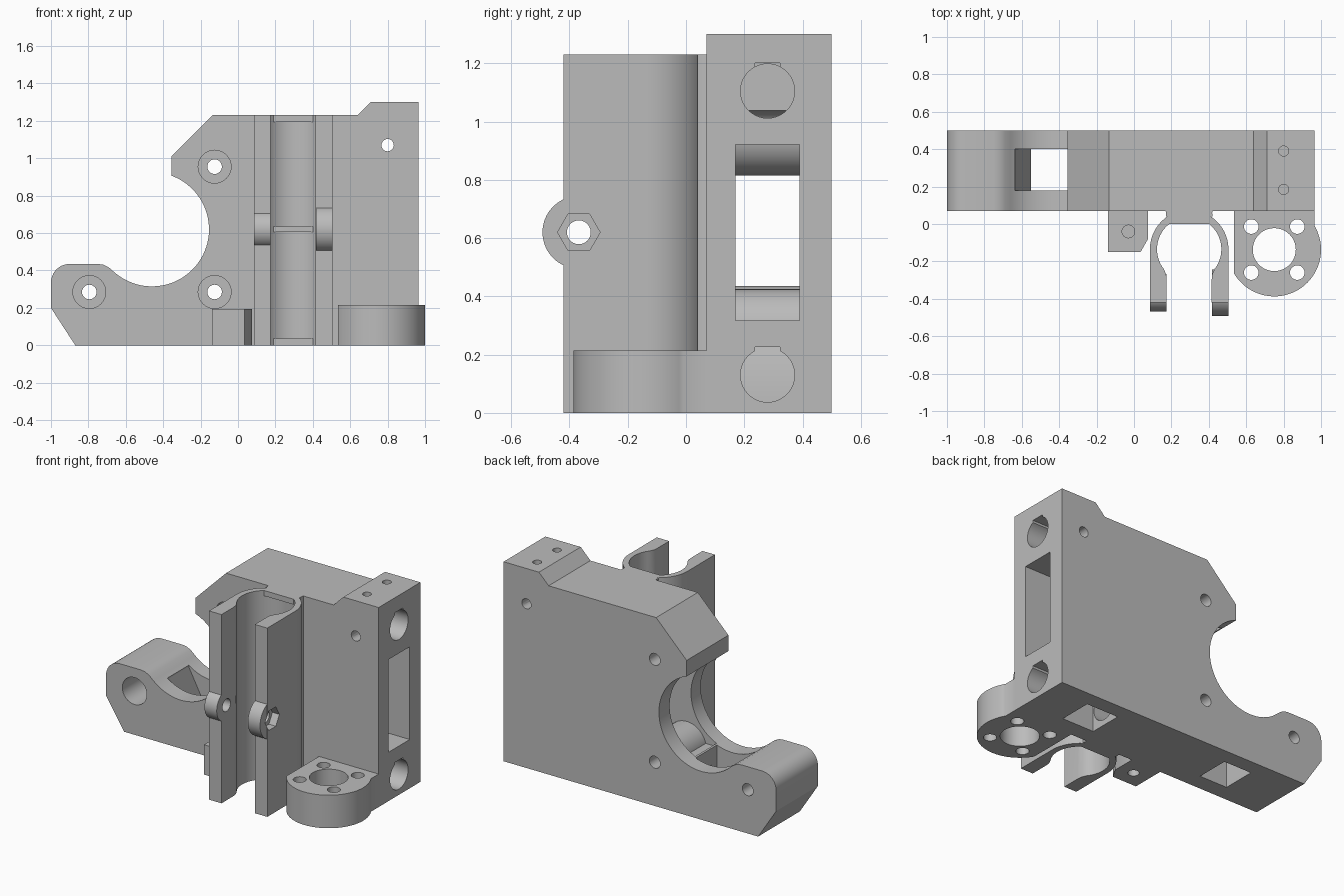
import bpy, bmesh
from math import cos, sin, radians
from mathutils import Vector

cube = bpy.data.objects.get("Cube")
if cube:
    bpy.data.objects.remove(cube, do_unlink=True)

mat = bpy.data.materials.new("light grey plastic")
mat.use_nodes = True
GREY = (0.5, 0.5, 0.5, 1)
mat.diffuse_color = GREY
mat.node_tree.nodes["Principled BSDF"].inputs["Base Color"].default_value = GREY

MAP = {"x": lambda a, b, t: (t, a, b),
       "y": lambda a, b, t: (a, t, b),
       "z": lambda a, b, t: (a, b, t)}


def arc(cx, cy, r, start, end, n=32):
    angles = [radians(start + (end - start) * i / n) for i in range(n + 1)]
    return [(cx + r * cos(a), cy + r * sin(a)) for a in angles]


def prism(name, pts, axis, lo, hi):
    """Extrude a flat outline along an axis."""
    bm = bmesh.new()
    face = bm.faces.new([bm.verts.new(MAP[axis](a, b, lo)) for a, b in pts])
    ext = bmesh.ops.extrude_face_region(bm, geom=[face])["geom"]
    shift = Vector(MAP[axis](0, 0, hi - lo))
    bmesh.ops.translate(bm, vec=shift, verts=[v for v in ext if isinstance(v, bmesh.types.BMVert)])
    bmesh.ops.recalc_face_normals(bm, faces=bm.faces)
    mesh = bpy.data.meshes.new(name)
    bm.to_mesh(mesh)
    bm.free()
    mesh.materials.append(mat)
    obj = bpy.data.objects.new(name, mesh)
    bpy.context.collection.objects.link(obj)
    return obj


def box(name, x, y, z):
    return prism(name, [(x[0], y[0]), (x[1], y[0]), (x[1], y[1]), (x[0], y[1])], "z", *z)


def rod(name, a, b, r, axis, lo, hi, n=32):
    return prism(name, arc(a, b, r, 0, 360 - 360 / n, n - 1), axis, lo, hi)


def combine(obj, tool, operation="DIFFERENCE"):
    """Apply a boolean and throw the tool away."""
    mod = obj.modifiers.new("cut", "BOOLEAN")
    mod.operation, mod.solver, mod.object = operation, "EXACT", tool
    bpy.context.view_layer.objects.active = obj
    bpy.ops.object.modifier_apply(modifier=mod.name)
    bpy.data.objects.remove(tool, do_unlink=True)


FRONT, BACK, TOP = 0.07, 0.5, 1.23
SCREWS = [(-0.125, 0.955), (-0.125, 0.285), (-0.795, 0.285)]

# Main body with the round motor opening
outline = [(-0.87, 0), (0.965, 0), (0.965, 1.3), (0.71, 1.3), (0.64, TOP),
           (-0.135, TOP), (-0.355, 1.01)]
outline += arc(-0.46, 0.62, 0.305, 69.9, -131, 48)
outline += [(-0.69, 0.416), (-0.72, 0.431), (-0.75, 0.435)]
outline += arc(-0.9, 0.335, 0.1, 90, 180, 10) + [(-1, 0.2)]
body = prism("main_body", outline, "y", FRONT, BACK)

# Belt tunnel, leaving round walls about the screws
tunnel = box("tunnel_cutter", (-0.34, 1.1), (0.17, 0.39), (0.318, 0.922))
for x, z in SCREWS[:2]:
    combine(tunnel, rod("screw_wall", x, z, 0.14, "y", 0, 0.6, 48))
combine(body, tunnel)

# Pocket under the motor opening, and the opening in the underside
combine(body, prism("pocket_cutter", [(-0.635, 0.5), (-0.35, 0.5), (-0.35, -0.1), (-0.55, -0.1),
                                      (-0.55, 0.2), (-0.635, 0.36)], "y", 0.18, 0.4))
combine(body, box("underside_cutter", (0.46, 0.69), (0.18, 0.4), (-0.1, 0.2)))

# Rod sockets with a flat slot on top
for z, end in ((0.13, -0.4), (1.105, -0.1)):
    combine(body, rod("socket_cutter", 0.28, z, 0.093, "x", end, 1.1, 40))
    combine(body, box("slot_cutter", (end + 0.01, 1.11), (0.237, 0.323), (z, z + 0.097)))

# Counterbored screw holes
for x, z in SCREWS:
    combine(body, rod("counterbore_cutter", x, z, 0.088, "y", -0.1, 0.38))
    combine(body, rod("screw_cutter", x, z, 0.039, "y", -0.05, 0.6, 24))

# Small cross hole and top holes
combine(body, rod("cross_cutter", 0.8, 1.07, 0.033, "y", -0.1, 0.6, 20))
for y in (0.185, 0.39):
    combine(body, rod("top_cutter", 0.8, y, 0.027, "z", 1.02, 1.4, 20))

# Bearing clamp: open ring with two straight jaws
CX, CY = 0.295, -0.135
ring = [(0.085, -0.42)] + arc(CX, CY, 0.21, 180, 0, 40)
ring += [(0.505, -0.42), (0.415, -0.42), (0.415, -0.3), (0.418, -0.27)]
ring += arc(CX, CY, 0.172, -38, 218, 48) + [(0.172, -0.27), (0.175, -0.3), (0.175, -0.42)]
clamp = prism("bearing_clamp", ring, "z", 0, TOP)
combine(clamp, prism("clamp_neck", [(0.165, 0.08), (0.172, 0.06), (0.17, 0.04), (0.42, 0.04),
                                    (0.418, 0.06), (0.425, 0.08)], "z", 0, TOP), "UNION")
for lo, hi in ((0, 0.035), (0.605, 0.635), (1.195, TOP)):
    combine(clamp, box("bearing_stop", (0.189, 0.401), (0, 0.05), (lo, hi)), "UNION")

# Clamp screw ears, with a nut trap on one side
EAR = (-0.368, 0.62)
combine(clamp, rod("left_ear", *EAR, 0.125, "x", 0.416, 0.504, 40), "UNION")
combine(clamp, rod("right_ear", *EAR, 0.1, "x", 0.086, 0.174, 40), "UNION")
combine(clamp, rod("ear_cutter", *EAR, 0.041, "x", 0, 0.6, 24))
combine(clamp, rod("nut_cutter", *EAR, 0.073, "x", 0.455, 0.6, 6))

# Lead nut mount
NX, NY = 0.75, -0.137
plate = [(0.965, 0.08), (0.535, 0.08)] + arc(NX, NY, 0.25, 210.6, 390.7, 48)
nut_mount = prism("nut_mount", plate, "z", 0, 0.215)
combine(nut_mount, rod("nut_bore", NX, NY, 0.115, "z", -0.1, 0.4, 40))
for sx in (-1, 1):
    for sy in (-1, 1):
        combine(nut_mount, rod("bolt_bore", NX + sx * 0.123, NY + sy * 0.123, 0.039,
                               "z", -0.1, 0.4, 24))

# Endstop tab with blind holes from both ends
tab = prism("endstop_tab", [(-0.14, 0.08), (-0.14, -0.15), (0.035, -0.15), (0.075, -0.08),
                            (0.075, 0.08)], "z", 0, 0.195)
combine(tab, rod("tab_lower_cutter", -0.03, -0.04, 0.034, "z", -0.1, 0.09, 24))
combine(tab, rod("tab_upper_cutter", -0.03, -0.04, 0.034, "z", 0.11, 0.3, 24))

# Smooth the round surfaces only
for obj in (body, clamp, nut_mount, tab):
    bpy.ops.object.select_all(action="DESELECT")
    obj.select_set(True)
    bpy.context.view_layer.objects.active = obj
    bpy.ops.object.shade_smooth_by_angle(angle=radians(30))
